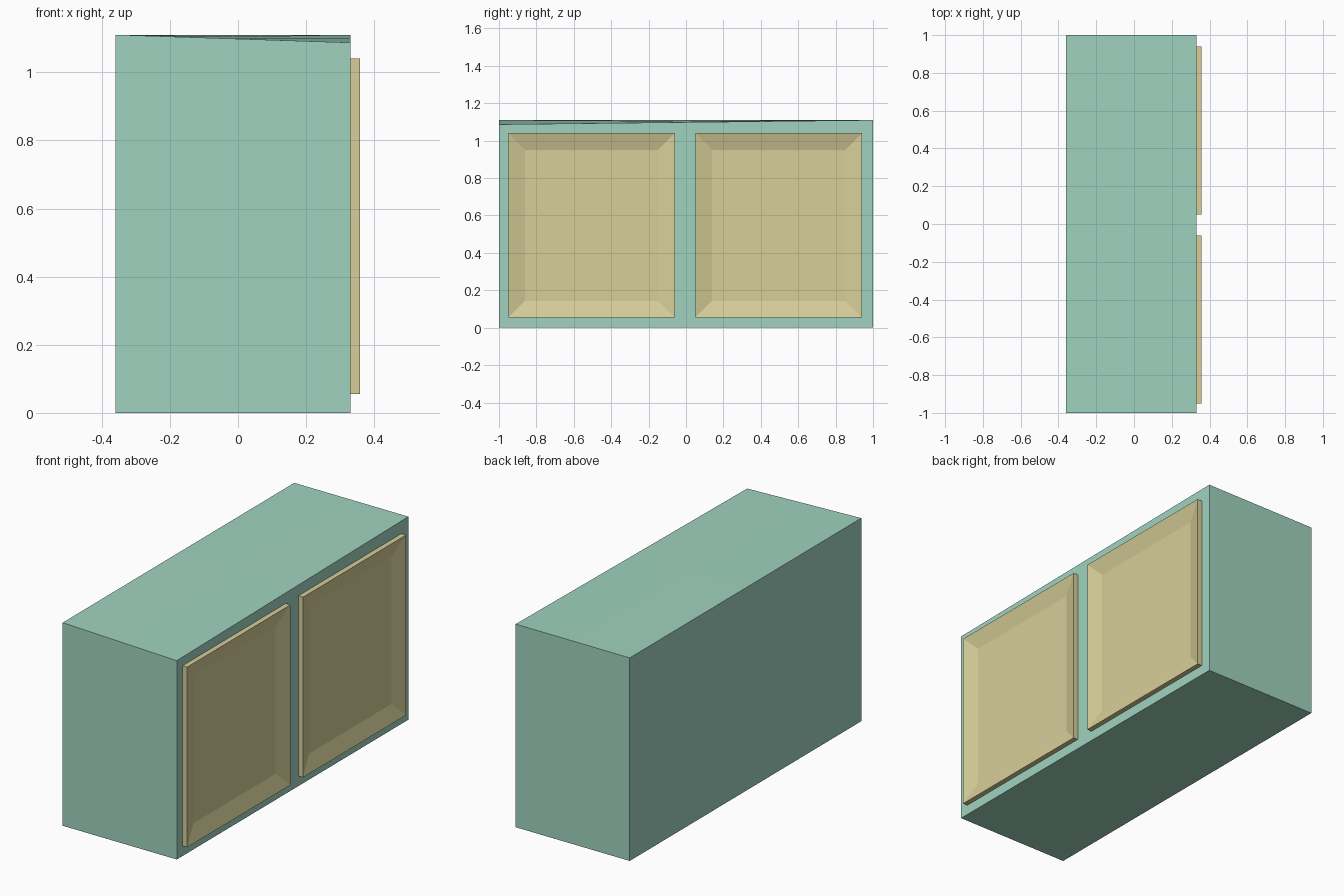
import bpy, bmesh

if "Cube" in bpy.data.objects:
    bpy.data.objects.remove(bpy.data.objects["Cube"])


def material(name, color):
    m = bpy.data.materials.new(name)
    m.diffuse_color = color
    m.use_nodes = True
    m.node_tree.nodes["Principled BSDF"].inputs["Base Color"].default_value = m.diffuse_color
    return m


def make_object(name, bm, mat):
    bmesh.ops.recalc_face_normals(bm, faces=bm.faces)
    mesh = bpy.data.meshes.new(name)
    bm.to_mesh(mesh)
    bm.free()
    mesh.materials.append(mat)
    obj = bpy.data.objects.new(name, mesh)
    bpy.context.collection.objects.link(obj)
    return obj


def box(x0, x1, y0, y1, z0, z1):
    bm = bmesh.new()
    bmesh.ops.create_cube(bm, size=1)
    for v in bm.verts:
        v.co.x = x1 if v.co.x > 0 else x0
        v.co.y = y1 if v.co.y > 0 else y0
        v.co.z = z1 if v.co.z > 0 else z0
    return bm


green = material("cabinet_green", (0.35, 0.65, 0.52, 1))
yellow = material("door_yellow", (0.68, 0.62, 0.32, 1))

# Cabinet body, one top corner sagging slightly
bm = box(-0.36, 0.33, -1.0, 1.0, 0.0, 1.11)
corner = next(v for v in bm.verts if v.co.x > 0 and v.co.y < 0 and v.co.z > 1)
corner.co.z = 1.087
top_edges = [e for e in bm.edges if all(v.co.z > 1 for v in e.verts)]
bmesh.ops.subdivide_edges(bm, edges=top_edges, cuts=1, use_grid_fill=True)
make_object("cabinet_body", bm, green)

# Two doors with shallow sloped recessed panels
for name, y0 in (("near_door", -0.95), ("far_door", 0.05)):
    bm = box(0.33, 0.358, y0, y0 + 0.89, 0.055, 1.04)
    bm.normal_update()
    front = max(bm.faces, key=lambda f: f.normal.x)
    bmesh.ops.inset_region(bm, faces=[front], thickness=0.126)
    for v in front.verts:
        v.co.x = 0.332
    make_object(name, bm, yellow)
